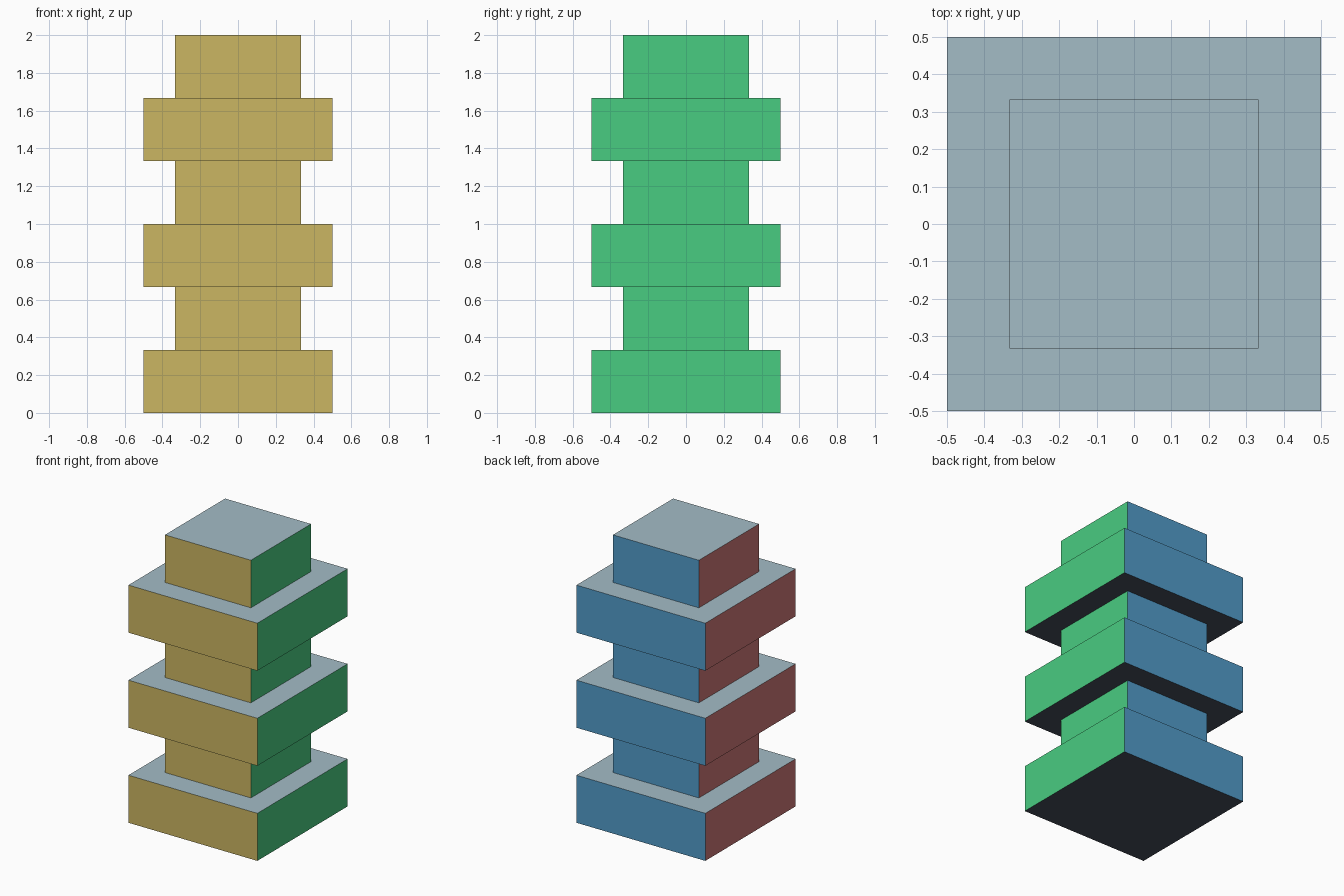
import bpy
import bmesh
from mathutils import Matrix, Vector

if "Cube" in bpy.data.objects:
    bpy.data.objects.remove(bpy.data.objects["Cube"])


def srgb(r, g, b):
    """8-bit display colour to linear RGBA."""
    def lin(c):
        c /= 255
        return c / 12.92 if c <= 0.04045 else ((c + 0.055) / 1.055) ** 2.4
    return (lin(r), lin(g), lin(b), 1.0)


# One colour for each facing direction
SIDES = [
    ("front yellow", Vector((0, -1, 0)), srgb(203, 182, 98)),
    ("right green", Vector((1, 0, 0)), srgb(73, 204, 129)),
    ("back blue", Vector((0, 1, 0)), srgb(82, 156, 202)),
    ("left red", Vector((-1, 0, 0)), srgb(204, 119, 118)),
    ("top grey", Vector((0, 0, 1)), srgb(164, 188, 198)),
    ("bottom dark", Vector((0, 0, -1)), srgb(70, 77, 91)),
]
materials = []
for name, _, colour in SIDES:
    mat = bpy.data.materials.new(name)
    mat.diffuse_color = colour
    mat.use_nodes = True
    mat.node_tree.nodes["Principled BSDF"].inputs["Base Color"].default_value = mat.diffuse_color
    materials.append(mat)


def block(name, width, z0, height):
    """Square block standing on z0, each face coloured by its direction."""
    bm = bmesh.new()
    place = Matrix.Translation((0, 0, z0 + height / 2)) @ Matrix.Diagonal((width, width, height, 1))
    bmesh.ops.create_cube(bm, size=1, matrix=place)
    bm.normal_update()
    for face in bm.faces:
        face.material_index = max(range(6), key=lambda i: face.normal.dot(SIDES[i][1]))
    mesh = bpy.data.meshes.new(name)
    bm.to_mesh(mesh)
    bm.free()
    for mat in materials:
        mesh.materials.append(mat)
    obj = bpy.data.objects.new(name, mesh)
    bpy.context.collection.objects.link(obj)


# Three wide slabs, each carrying a narrower neck
STEP = 1 / 3
for i in range(3):
    block(f"wide_slab_{i + 1}", 1.0, 2 * i * STEP, STEP)
    block(f"narrow_neck_{i + 1}", 2 / 3, (2 * i + 1) * STEP, STEP)
